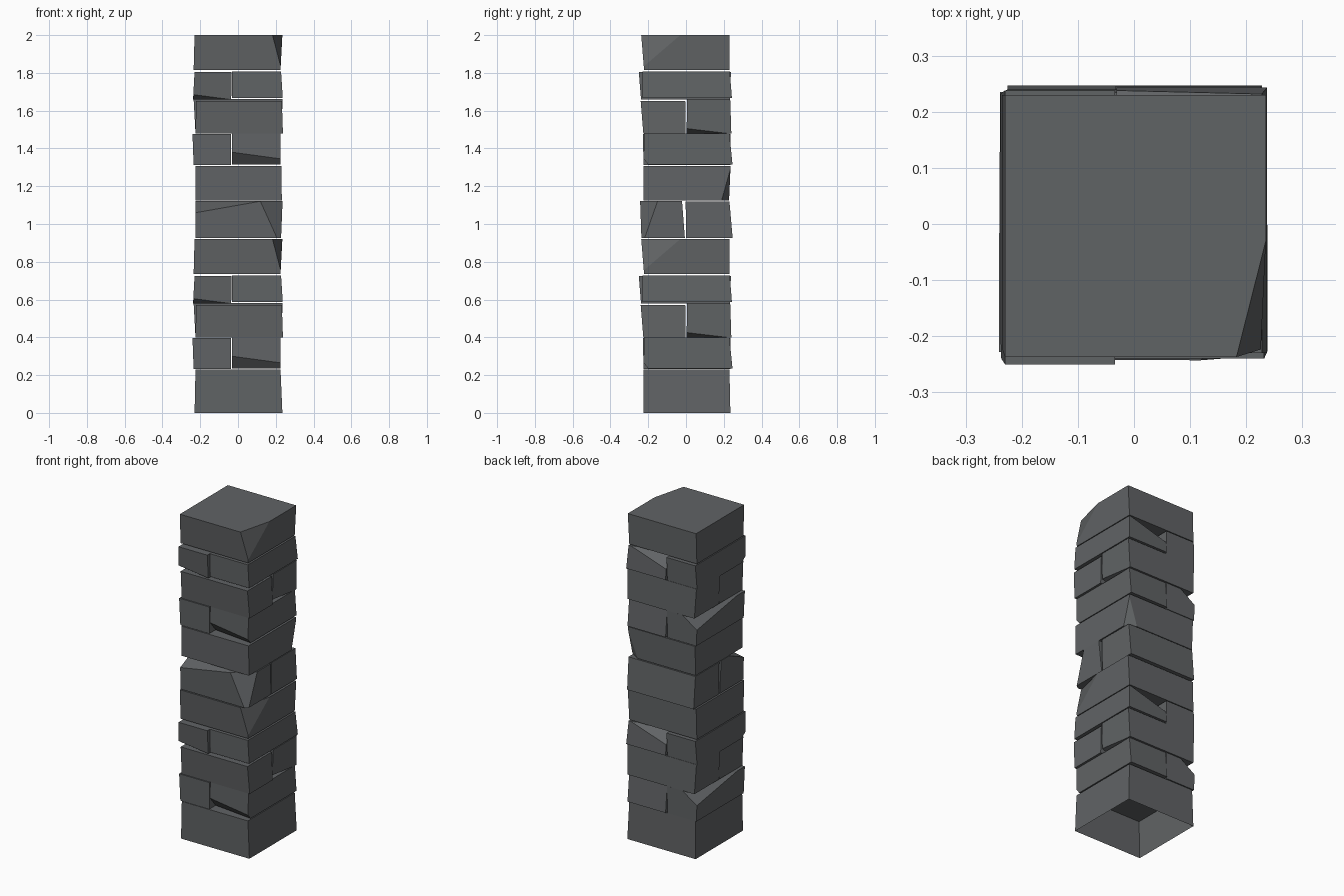
import bpy, bmesh
from mathutils import Vector

stone = bpy.data.materials.new("dark_grey_stone")
stone.diffuse_color = (0.118, 0.125, 0.130, 1)


def block(name, bottom, top, z0, z1, chips=(), dz=0.0, open_bottom=False):
    """Tapered stone: rectangles are (x0, x1, y0, y1); each chip is a plane through 3 points."""
    bm = bmesh.new()
    rings = []
    for (x0, x1, y0, y1), z in ((bottom, z0), (top, z1)):
        rings.append([bm.verts.new((x, y, z + dz))
                      for x, y in ((x0, y0), (x1, y0), (x1, y1), (x0, y1))])
    lo, hi = rings
    if not open_bottom:
        bm.faces.new(lo[::-1])
    bm.faces.new(hi)
    for i in range(4):
        j = (i + 1) % 4
        bm.faces.new((lo[i], lo[j], hi[j], hi[i]))
    centre = sum((v.co for v in bm.verts), Vector()) / 8
    for pts in chips:
        a, b, c = (Vector(p) + Vector((0, 0, dz)) for p in pts)
        n = (b - a).cross(c - a).normalized()
        if n.dot(centre - a) > 0:
            n = -n
        cut = bmesh.ops.bisect_plane(bm, geom=bm.verts[:] + bm.edges[:] + bm.faces[:],
                                     plane_co=a, plane_no=n, clear_outer=True)
        edges = [e for e in cut["geom_cut"] if isinstance(e, bmesh.types.BMEdge)]
        bmesh.ops.holes_fill(bm, edges=edges, sides=0)
    if not open_bottom:
        bmesh.ops.recalc_face_normals(bm, faces=bm.faces[:])
    me = bpy.data.meshes.new(name)
    bm.to_mesh(me)
    bm.free()
    me.materials.append(stone)
    bpy.context.collection.objects.link(bpy.data.objects.new(name, me))


# hollow base stone, open underneath
block("base_stone", (-0.23, 0.235, -0.225, 0.235), (-0.225, 0.225, -0.225, 0.23),
      0, 0.23, open_bottom=True)

# four courses that appear in the lower and the upper half
for half, dz in (("lower", 0.0), ("upper", 1.08)):
    # course split left / right
    block(half + "_left_stone", (-0.235, -0.038, -0.225, 0.235),
          (-0.241, -0.036, -0.228, 0.235), 0.232, 0.397,
          [((-0.24, 0.235, 0.33), (-0.14, 0.235, 0.397), (-0.24, -0.15, 0.397))], dz)
    block(half + "_right_stone", (-0.033, 0.226, -0.225, 0.246),
          (-0.033, 0.226, -0.222, 0.23), 0.236, 0.398,
          [((-0.033, -0.222, 0.298), (0.226, -0.222, 0.262), (-0.033, -0.17, 0.236))], dz)
    # course split front / back
    block(half + "_front_stone", (-0.225, 0.238, -0.226, -0.002),
          (-0.222, 0.232, -0.24, -0.004), 0.40, 0.572, (), dz)
    block(half + "_back_stone", (-0.225, 0.23, 0.003, 0.24),
          (-0.235, 0.236, 0.006, 0.234), 0.40, 0.582,
          [((0.23, 0.003, 0.425), (0.23, 0.2, 0.402), (0.17, 0.003, 0.402))], dz)
    # second left / right course
    block(half + "_upper_left_stone", (-0.238, -0.036, -0.238, 0.232),
          (-0.23, -0.034, -0.25, 0.238), 0.578, 0.725,
          [((-0.238, -0.24, 0.605), (-0.036, -0.24, 0.58), (-0.238, -0.20, 0.578))], dz)
    block(half + "_upper_right_stone", (-0.031, 0.237, -0.23, 0.243),
          (-0.031, 0.228, -0.23, 0.232), 0.587, 0.728,
          [((-0.031, 0.24, 0.65), (0.21, 0.24, 0.72), (-0.031, 0.15, 0.728))], dz)
    # whole cap stone with a broken front right corner
    block(half + "_cap_stone", (-0.235, 0.225, -0.222, 0.23),
          (-0.23, 0.235, -0.237, 0.23), 0.735, 0.92,
          [((0.235, -0.03, 0.92), (0.185, -0.235, 0.912), (0.227, -0.224, 0.75))], dz)

# middle course, front and back stones with a wedge gap
block("middle_front_stone", (-0.225, 0.228, -0.236, -0.006),
      (-0.225, 0.236, -0.243, -0.021), 0.925, 1.122,
      [((-0.225, -0.24, 1.06), (0.12, -0.24, 1.122), (-0.225, -0.10, 1.122)),
       ((0.12, -0.241, 1.122), (0.236, -0.15, 1.122), (0.19, -0.238, 0.96))])
block("middle_back_stone", (-0.225, 0.228, 0.001, 0.247),
      (-0.225, 0.23, -0.002, 0.23), 0.925, 1.12)

# whole stone above it, chipped low at the back right corner
block("middle_top_stone", (-0.226, 0.232, -0.224, 0.228),
      (-0.226, 0.23, -0.226, 0.236), 1.125, 1.308,
      [((0.23, 0.19, 1.125), (0.17, 0.228, 1.125), (0.23, 0.235, 1.29))])
